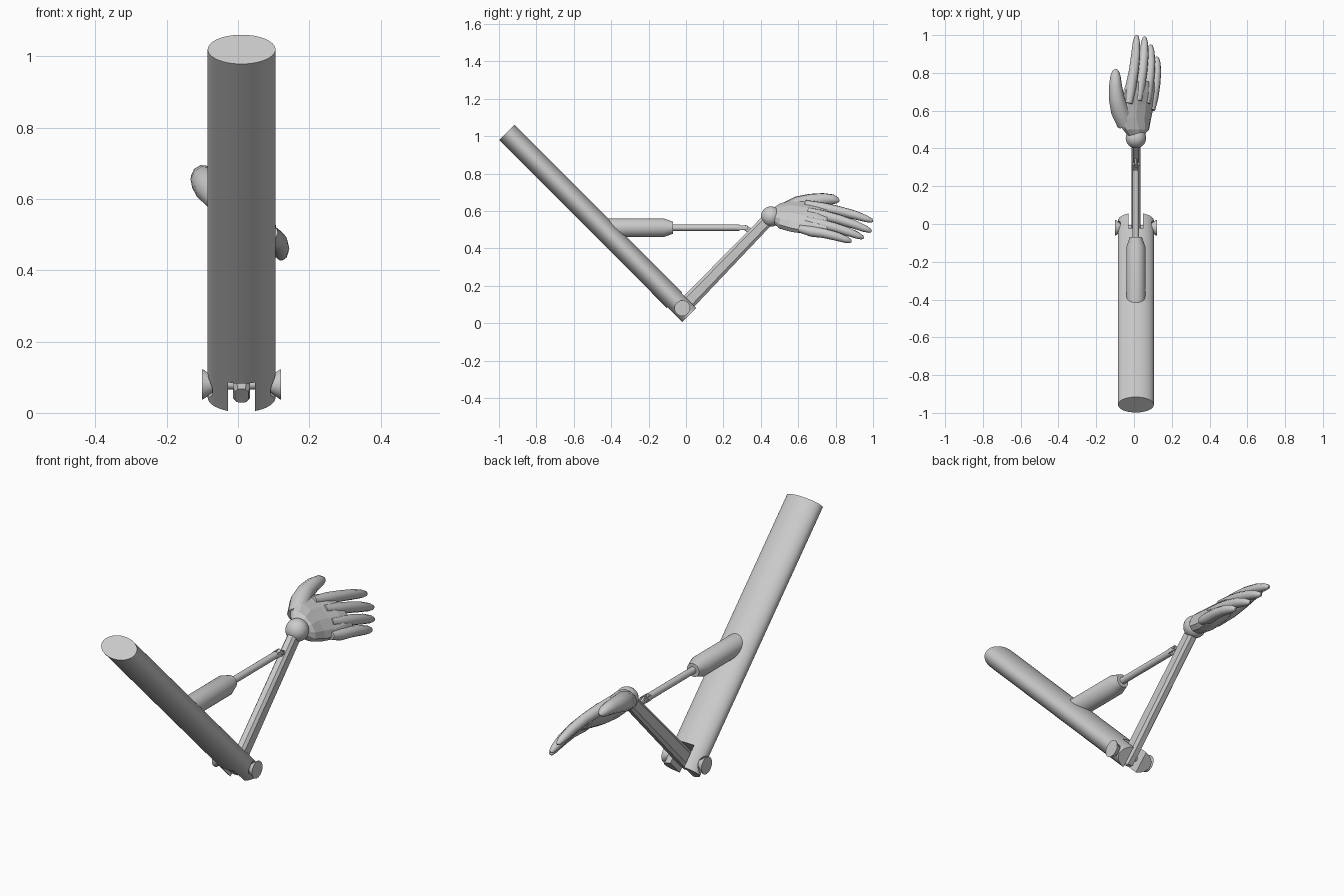
import bpy, bmesh, math
from mathutils import Vector as V

if "Cube" in bpy.data.objects:
    bpy.data.objects.remove(bpy.data.objects["Cube"])

X = V((1, 0, 0))
CX = 0.01
R = math.sqrt(0.5)
UP_DIR, UP_NRM = V((0, R, -R)), V((0, R, R))      # upper arm axis and its top side
FORE_DIR, FORE_NRM = V((0, R, R)), V((0, -R, R))  # forearm axis and its top side


def circle(n, phase=0.0):
    return [(math.cos(2 * math.pi * i / n + phase), math.sin(2 * math.pi * i / n + phase)) for i in range(n)]


SQUARE = [(1, -1), (1, 1), (-1, 1), (-1, -1)]
CHAMFERED = [(1, -.6), (1, .6), (.55, 1), (-.55, 1), (-1, .6), (-1, -.6), (-.55, -1), (.55, -1)]


def loft(name, rings, profile, smooth=None):
    """Skin a profile through rings of (centre, side vector, up vector)."""
    bm = bmesh.new()
    rows = [[bm.verts.new(c + s * a + u * b) for a, b in profile] for c, s, u in rings]
    n = len(profile)
    for r0, r1 in zip(rows, rows[1:]):
        for i in range(n):
            j = (i + 1) % n
            bm.faces.new((r0[i], r0[j], r1[j], r1[i]))
    bm.faces.new(rows[0][::-1])
    bm.faces.new(rows[-1])
    bmesh.ops.recalc_face_normals(bm, faces=bm.faces)
    me = bpy.data.meshes.new(name)
    bm.to_mesh(me)
    bm.free()
    ob = bpy.data.objects.new(name, me)
    bpy.context.collection.objects.link(ob)
    if smooth:
        shade(ob, smooth)
    return ob


def shade(ob, angle):
    bpy.ops.object.select_all(action='DESELECT')
    bpy.context.view_layer.objects.active = ob
    ob.select_set(True)
    bpy.ops.object.shade_smooth_by_angle(angle=math.radians(angle))


def turned(name, axis, stations, n=32, smooth=35):
    """Round part along an axis from (point, radius) stations."""
    axis = V(axis).normalized()
    s = X if abs(axis.x) < .9 else V((0, 1, 0))
    u = axis.cross(s).normalized()
    return loft(name, [(V(p), s * r, u * r) for p, r in stations], circle(n), smooth)


def cut(target, cutter):
    m = target.modifiers.new("cut", 'BOOLEAN')
    m.operation, m.solver, m.object = 'DIFFERENCE', 'EXACT', cutter
    cutter.hide_render = True
    bpy.context.view_layer.objects.active = target
    bpy.ops.object.modifier_apply(modifier=m.name)
    bpy.data.objects.remove(cutter)


# Upper arm: oval tube with a forked lower end
top, end = V((CX, -.957, 1.02)), V((CX, .018, .043))
arm = loft("upper_arm", [(p, X * .095, UP_NRM * .058) for p in (top, end)], circle(64))
cut(arm, loft("slot_cutter", [(end + UP_DIR * d, X * .038, UP_NRM * .1) for d in (-.113, .05)], SQUARE))

# Elbow pin, flared caps and their countersinks
PIN = V((CX, -.02, .08))
for side, label in ((-1, "left"), (1, "right")):
    at = lambda d: PIN + X * side * d
    cut(arm, turned("sink_cutter", X, [(at(.072), .022), (at(.112), .056)], smooth=None))
    turned("elbow_cap_" + label, X, [(at(.055), .014), (at(.072), .017), (at(.108), .042), (at(.111), .042)])
shade(arm, 30)
turned("elbow_pin", X, [(PIN - X * .075, .014), (PIN + X * .075, .014)], 20)

# Forearm: tapered chamfered bar, and ball wrist
BALL = V((CX, .455, .57))
loft("forearm", [(PIN - FORE_DIR * .045, X * .019, FORE_NRM * .026),
                 (PIN - FORE_DIR * .032, X * .024, FORE_NRM * .038),
                 (PIN + FORE_DIR * .03, X * .024, FORE_NRM * .04),
                 (BALL, X * .024, FORE_NRM * .033)], CHAMFERED)
bpy.ops.mesh.primitive_uv_sphere_add(segments=32, ring_count=16, radius=.054, location=BALL)
bpy.context.object.name = "wrist_ball"
bpy.ops.object.shade_smooth()

# Piston body, rod, and clevis on the forearm
py = lambda y, z=.51: V((CX, y, z))
turned("piston_body", (0, 1, 0), [(py(-.45), .05), (py(-.12), .05), (py(-.072), .033), (py(-.07), .033)], 40, 25)
turned("piston_rod", (0, 1, 0), [(py(-.08), .017), (py(.285), .017)], 24)
for side, label in ((-1, "left"), (1, "right")):
    o = X * side * .013
    loft("clevis_" + label, [(py(y) + o, X * .004, V((0, 0, .012))) for y in (.28, .328)], CHAMFERED)
turned("clevis_pin", X, [(py(.318) - X * .022, .007), (py(.318) + X * .022, .007)], 16)
loft("forearm_lug", [(py(.308, .517), X * .008, FORE_DIR * .012),
                     (py(.37, .475), X * .008, FORE_DIR * .02)], CHAMFERED)

# Hand: faceted palm, tilted with the thumb side high
U, N = V((.74, 0, -.67)), V((.67, 0, .74))
palm = [(.465, .01, .575, .045, .035), (.5, .01, .572, .085, .05), (.56, .0, .573, .115, .052),
        (.63, .01, .566, .122, .046), (.7, .028, .562, .112, .036), (.755, .038, .557, .096, .024)]
loft("palm", [(V((x, y, z)), U * a, N * b) for y, x, z, a, b in palm], circle(12, math.pi / 12))


def digit(name, path, radii):
    """Tapered finger through a few points."""
    pts = [V(p) for p in path]
    rings = []
    for i, (p, r) in enumerate(zip(pts, radii)):
        t = (pts[min(i + 1, len(pts) - 1)] - pts[max(i - 1, 0)]).normalized()
        s = (U - t * U.dot(t)).normalized()
        rings.append((p, s * r, t.cross(s) * r))
    loft(name, rings, circle(10), 40)


# Fingers: knuckle to tip with a slight arch
fingers = {"index_finger": ((-.02, .71, .62), (.014, 1.0, .545)),
           "middle_finger": ((.028, .72, .578), (.056, .992, .49)),
           "ring_finger": ((.07, .70, .533), (.088, .95, .455)),
           "little_finger": ((.098, .66, .492), (.121, .885, .436))}
for name, (a, b) in fingers.items():
    a, b = V(a), V(b)
    steps = (-.25, .05, .35, .65, .87, .97, 1)
    digit(name, [a.lerp(b, t) + N * .012 * math.sin(math.pi * max(t, 0)) for t in steps],
          (.02, .029, .026, .024, .019, .012, .004))

# Thumb
digit("thumb", [(-.045, .53, .60), (-.075, .60, .632), (-.093, .67, .652), (-.098, .735, .662),
                (-.098, .785, .662), (-.096, .81, .656), (-.095, .82, .653)],
      (.045, .048, .041, .034, .027, .017, .005))
